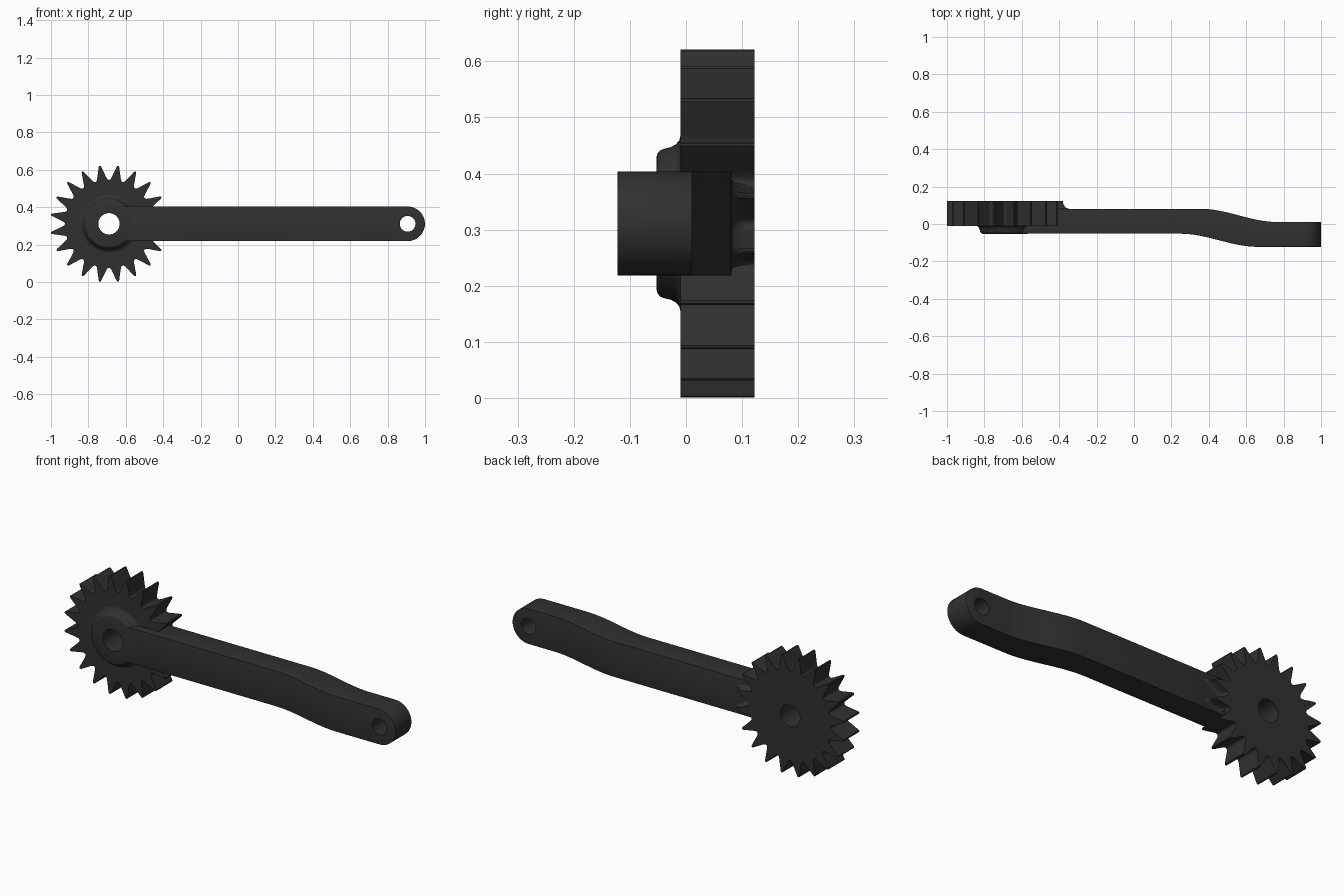
import bpy, bmesh
from math import pi, sin, cos, radians, sqrt

if "Cube" in bpy.data.objects:
    bpy.data.objects.remove(bpy.data.objects["Cube"])

CX, CZ = -0.69, 0.311          # gear axis
EX, R = 0.907, 0.0925          # far eye centre and arm half width
TEETH, HOLE = 20, 0.057

dark = bpy.data.materials.new("dark_metal")
dark.diffuse_color = (0.03, 0.03, 0.03, 1)
dark.use_nodes = True
dark.node_tree.nodes["Principled BSDF"].inputs["Base Color"].default_value = dark.diffuse_color


def make(name, verts, faces):
    me = bpy.data.meshes.new(name)
    me.from_pydata(verts, [], faces)
    bm = bmesh.new()
    bm.from_mesh(me)
    bmesh.ops.recalc_face_normals(bm, faces=bm.faces)
    bm.to_mesh(me)
    bm.free()
    ob = bpy.data.objects.new(name, me)
    bpy.context.collection.objects.link(ob)
    me.materials.append(dark)
    return ob


def smooth(ob, angle=35):
    bpy.ops.object.select_all(action='DESELECT')
    ob.select_set(True)
    bpy.context.view_layer.objects.active = ob
    bpy.ops.object.shade_smooth_by_angle(angle=radians(angle))


def loft(name, rings, closed):
    """Join equal-length closed rings with quads."""
    n, k = len(rings[0]), len(rings)
    faces = []
    for i in range(k if closed else k - 1):
        for j in range(n):
            a, b = i * n, (i + 1) % k * n
            m = (j + 1) % n
            faces.append((a + j, a + m, b + m, b + j))
    if not closed:
        faces += [tuple(range(n)), tuple(range((k - 1) * n, k * n))]
    return make(name, [v for r in rings for v in r], faces)


def polar(r, a, y):
    return (CX + r * cos(a), y, CZ + r * sin(a))


# Gear: rounded tooth profile (fraction of half pitch, radius), mirrored per tooth
half = [(0.0, 0.314), (0.09, 0.312), (0.15, 0.306), (0.36, 0.278),
        (0.62, 0.250), (0.76, 0.240), (0.88, 0.236), (1.0, 0.235)]
tooth = [(-f, r) for f, r in half[:0:-1]] + half[:-1]
pitch = 2 * pi / TEETH
outline = [((t + 0.5 + f / 2) * pitch, r) for t in range(TEETH) for f, r in tooth]


def gear_ring(y):
    return [polar(r, a, y) for a, r in outline]


def bore_ring(y):
    return [polar(HOLE, a, y) for a, r in outline]


F, B = -0.01, 0.122
smooth(loft("gear", [gear_ring(F), gear_ring(B), bore_ring(B), bore_ring(F)], True))

# Hub boss: turned profile with a flared foot
hub = [(HOLE, 0.0), (HOLE, -0.053), (0.117, -0.053), (0.125, -0.0505), (0.131, -0.045),
       (0.134, -0.036), (0.136, -0.027), (0.141, -0.018), (0.148, -0.012),
       (0.157, -0.0098), (0.157, 0.0)]
smooth(loft("hub", [[polar(r, 2 * pi * i / 96, y) for i in range(96)] for r, y in hub], True))


# Arm: rectangular sections along x, stepping forward and ending in a half round
def step(x, a, b):
    t = min(max((x - a) / (b - a), 0), 1)
    return t * t * (3 - 2 * t)


stations = [(-0.625, R), (0.2, R)]
stations += [(0.25 + 0.54 * i / 28, R) for i in range(29)]
stations += [(EX + R * sin(a), R * cos(a)) for a in [pi / 2 * i / 14.5 for i in range(15)]]
rings = []
for x, h in stations:
    yf = -0.052 - 0.07 * step(x, 0.25, 0.66)
    yb = 0.081 - 0.07 * step(x, 0.36, 0.76)
    rings.append([(x, yf, CZ - h), (x, yb, CZ - h), (x, yb, CZ + h), (x, yf, CZ + h)])
arm = loft("arm", rings, False)
bev = arm.modifiers.new("bevel", 'BEVEL')
bev.width, bev.segments = 0.011, 3
bev.limit_method, bev.angle_limit = 'ANGLE', radians(50)

# Eye hole at the far end
cutter = loft("eye_cutter", [[(EX + 0.042 * cos(2 * pi * i / 48), y, CZ + 0.042 * sin(2 * pi * i / 48))
                              for i in range(48)] for y in (-0.3, 0.3)], False)
bo = arm.modifiers.new("eye", 'BOOLEAN')
bo.operation, bo.solver, bo.object = 'DIFFERENCE', 'EXACT', cutter
bpy.context.view_layer.objects.active = arm
for m in ("bevel", "eye"):
    bpy.ops.object.modifier_apply(modifier=m)
bpy.data.objects.remove(cutter)
smooth(arm)

# Fillet between the gear's teeth and the back of the arm
arc = [(r, a) for a, r in outline[-14:] + outline[:14]]
arc = [(r, a) for r, a in arc if abs(r * sin(a)) < 0.089]
verts, faces = [], []
for k in range(7):
    t = pi / 2 * k / 6
    off, y = 0.036 * (1 - sin(t)), 0.081 + 0.041 * (1 - cos(t))
    for r, a in arc:
        x, _, z = polar(r + off, a, y)
        verts.append((x, y, min(max(z, CZ - 0.089), CZ + 0.089)))
n = len(arc)
for k in range(6):
    for j in range(n - 1):
        faces.append((k * n + j, k * n + j + 1, (k + 1) * n + j + 1, (k + 1) * n + j))
smooth(make("arm_fillet", verts, faces))
